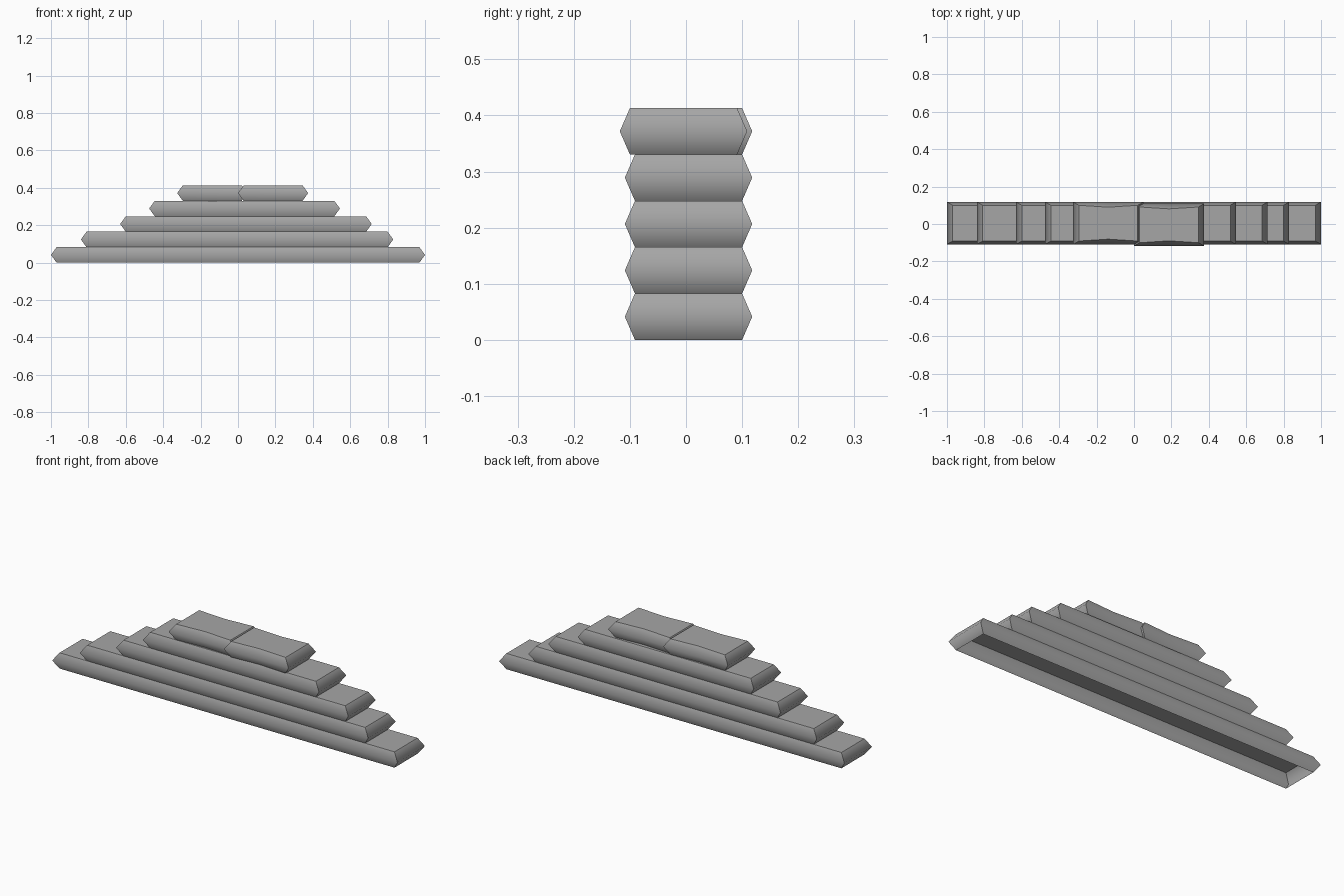
import bpy
import bmesh

cube = bpy.data.objects.get("Cube")
if cube:
    bpy.data.objects.remove(cube, do_unlink=True)

stone = bpy.data.materials.new("grey_stone")
stone.use_nodes = True
GREY = (0.38, 0.38, 0.38, 1.0)
stone.diffuse_color = GREY
stone.node_tree.nodes["Principled BSDF"].inputs["Base Color"].default_value = GREY

STEP = 0.0826      # height of one course
END, SIDE = 0.03, 0.018  # bevel depth at the ends and along the sides


def slab(name, x0, x1, y0, y1, level, waist=0.0):
    """Hollow slab, open below, with pointed edges; waist narrows it mid-length."""
    bm = bmesh.new()
    xm = (x0 + x1) / 2
    rings = []
    for part, inset in ((0, 1), (0.5, 0), (1, 1)):
        ex, sy = END * inset, SIDE * inset
        pinch = waist * inset
        outline = [(x0 + ex, y0 + sy), (xm, y0 + sy + pinch), (x1 - ex, y0 + sy),
                   (x1 - ex, y1 - sy), (xm, y1 - sy - pinch), (x0 + ex, y1 - sy)]
        if not waist:
            del outline[4], outline[1]
        rings.append([bm.verts.new((x, y, (level + part) * STEP)) for x, y in outline])
    n = len(rings[0])
    for low, high in zip(rings, rings[1:]):
        for i in range(n):
            j = (i + 1) % n
            bm.faces.new((low[i], low[j], high[j], high[i]))
    bm.faces.new(rings[2])
    bm.normal_update()
    # Soft ridge round the middle, crisp corners and flat top
    for face in bm.faces:
        face.smooth = True
    ridge = set(rings[1])
    for edge in bm.edges:
        soft_ridge = all(v in ridge for v in edge.verts)
        edge.smooth = soft_ridge or edge.calc_face_angle(0) < 0.35
    mesh = bpy.data.meshes.new(name)
    bm.to_mesh(mesh)
    bm.free()
    mesh.materials.append(stone)
    obj = bpy.data.objects.new(name, mesh)
    bpy.context.collection.objects.link(obj)


# Four full courses, each shorter than the one below
courses = [(-1.0, 1.0), (-0.84, 0.83), (-0.63, 0.715), (-0.475, 0.545)]
for level, (left, right) in enumerate(courses):
    slab(f"step_course_{level + 1}", left, right, -0.109, 0.118, level)

# Two worn slabs on top
slab("top_slab_right", -0.325, 0.05, -0.109, 0.118, 4, waist=0.01)
slab("top_slab_left", 0.0, 0.375, -0.118, 0.109, 4, waist=0.01)
